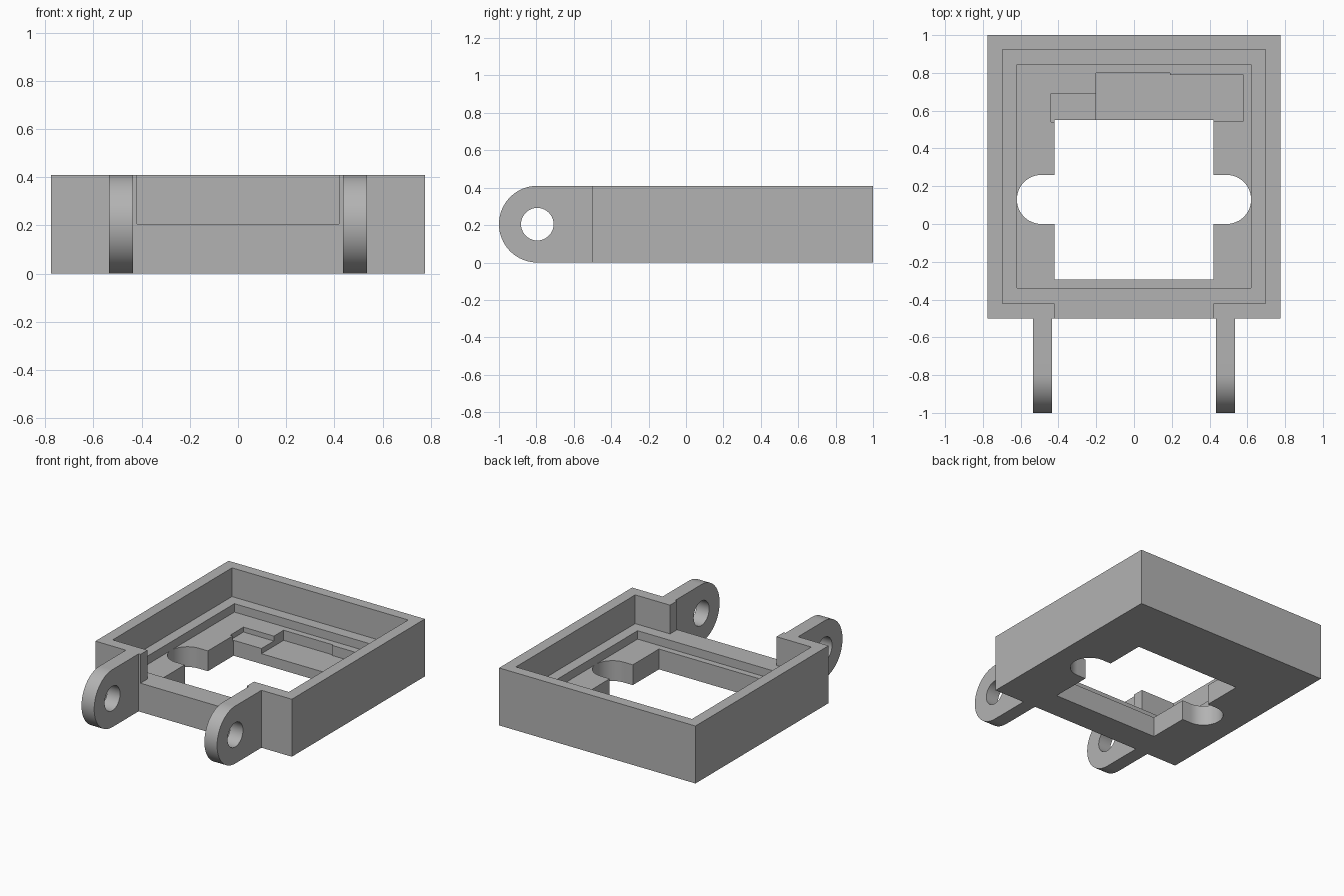
import bpy, bmesh
from math import pi, sin, cos

cube = bpy.data.objects.get("Cube")
if cube:
    bpy.data.objects.remove(cube, do_unlink=True)

grey = bpy.data.materials.new("plain grey")
grey.use_nodes = True
colour = (0.45, 0.45, 0.45, 1)
grey.diffuse_color = colour
grey.node_tree.nodes["Principled BSDF"].inputs["Base Color"].default_value = colour


def prism(name, outline, low, high, axis="z"):
    """Extrude a 2D outline: (x, y) along z, or (y, z) along x."""
    bm = bmesh.new()
    place = (lambda a, b: (a, b, low)) if axis == "z" else (lambda a, b: (low, a, b))
    face = bm.faces.new([bm.verts.new(place(a, b)) for a, b in outline])
    move = (0, 0, high - low) if axis == "z" else (high - low, 0, 0)
    side = bmesh.ops.extrude_face_region(bm, geom=[face])["geom"]
    bmesh.ops.translate(bm, vec=move, verts=[v for v in side if isinstance(v, bmesh.types.BMVert)])
    bmesh.ops.recalc_face_normals(bm, faces=bm.faces)
    mesh = bpy.data.meshes.new(name)
    bm.to_mesh(mesh)
    bm.free()
    mesh.materials.append(grey)
    obj = bpy.data.objects.new(name, mesh)
    bpy.context.collection.objects.link(obj)
    return obj


def rect(x0, x1, y0, y1):
    return [(x0, y0), (x1, y0), (x1, y1), (x0, y1)]


def arc(cx, cy, r, start, end, steps):
    angles = [start + (end - start) * i / steps for i in range(steps + 1)]
    return [(cx + r * cos(a), cy + r * sin(a)) for a in angles]


def carve(obj, cutters):
    """Cut every cutter away, bake the result and drop the cutters."""
    for cutter in cutters:
        cutter.hide_render = True
        mod = obj.modifiers.new("cut", "BOOLEAN")
        mod.operation = "DIFFERENCE"
        mod.solver = "EXACT"
        mod.object = cutter
    bpy.context.view_layer.update()
    graph = bpy.context.evaluated_depsgraph_get()
    baked = bpy.data.meshes.new_from_object(obj.evaluated_get(graph))
    obj.modifiers.clear()
    obj.data = baked
    for cutter in cutters:
        bpy.data.objects.remove(cutter, do_unlink=True)


def smooth(obj):
    bpy.ops.object.select_all(action="DESELECT")
    obj.select_set(True)
    bpy.context.view_layer.objects.active = obj
    bpy.ops.object.shade_smooth_by_angle(angle=pi / 6)


TOP, LEDGE, FLOOR, ABOVE = 0.41, 0.205, 0.145, 0.6

# Square tray with a stepped cavity, front gap and floor opening
frame = prism("frame", rect(-0.775, 0.775, -0.5, 1), 0, TOP)
slot = arc(0.49, 0.13, 0.13, -pi / 2, pi / 2, 24) + arc(-0.49, 0.13, 0.13, pi / 2, 3 * pi / 2, 24)
deep_pocket = [(-0.2, 0.545), (0.58, 0.545), (0.58, 0.79), (0.19, 0.79), (0.19, 0.8), (-0.2, 0.8)]
carve(frame, [
    prism("cavity", rect(-0.695, 0.695, -0.42, 0.925), LEDGE, ABOVE),
    prism("front_gap", rect(-0.42, 0.42, -0.7, -0.3), LEDGE, ABOVE),
    prism("inner_step", rect(-0.62, 0.62, -0.34, 0.845), FLOOR, ABOVE),
    prism("opening", rect(-0.42, 0.42, -0.295, 0.55), -0.1, ABOVE),
    prism("side_slots", slot, -0.1, ABOVE),
    prism("shallow_pocket", rect(-0.44, -0.15, 0.54, 0.69), 0.11, ABOVE),
    prism("deep_pocket", deep_pocket, 0.073, ABOVE),
])
smooth(frame)

# Pair of rounded hinge lugs with pin holes
for side, x0 in (("left", 0.435), ("right", -0.535)):
    tip = arc(-0.795, TOP / 2, TOP / 2, pi / 2, 3 * pi / 2, 40)
    lug = prism(side + "_hinge_lug", tip + [(-0.5, 0), (-0.5, TOP)], x0, x0 + 0.1, "x")
    hole = arc(-0.795, TOP / 2, 0.087, 0, 2 * pi, 40)[:-1]
    carve(lug, [prism("pin_hole", hole, x0 - 0.1, x0 + 0.2, "x")])
    smooth(lug)
